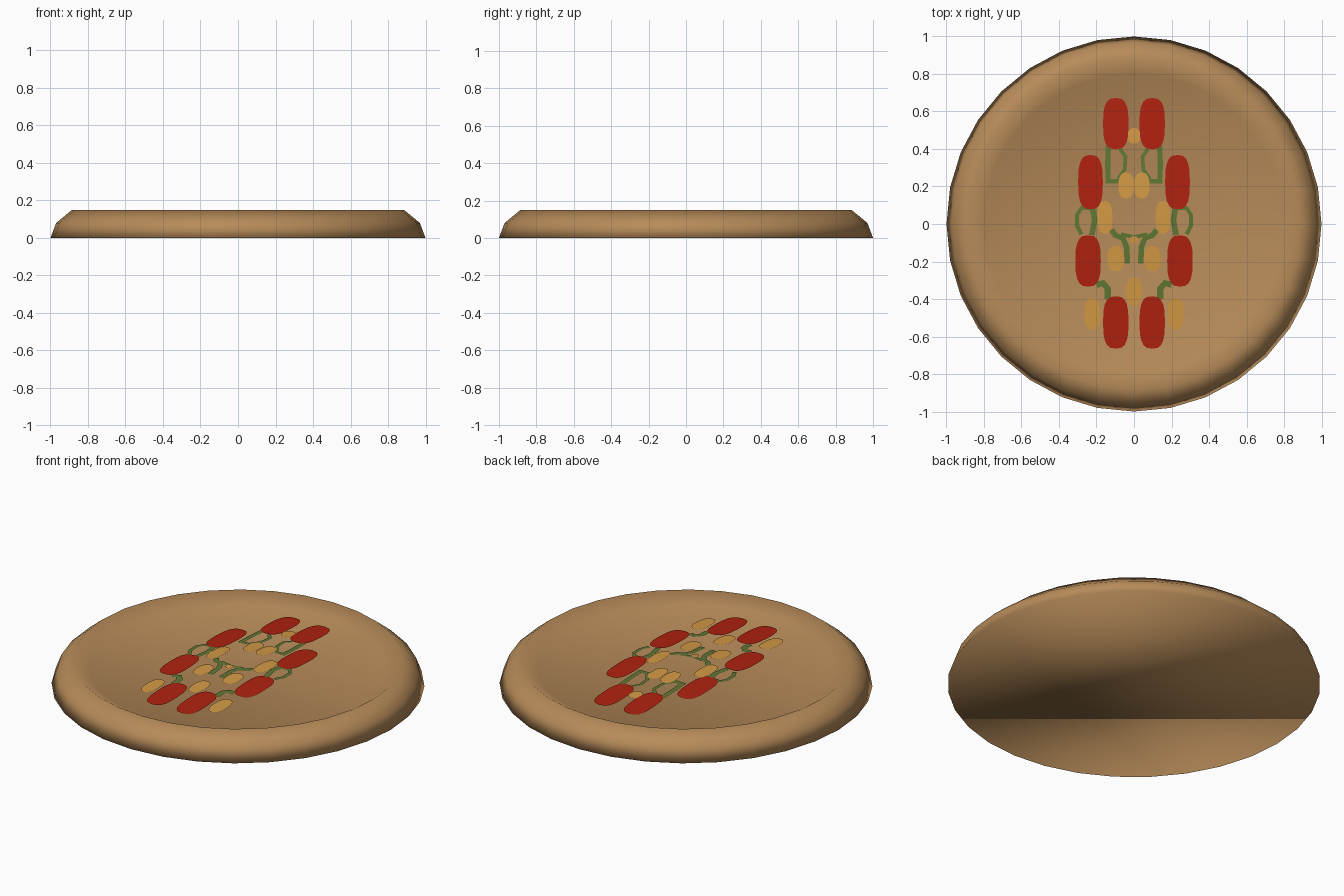
import bpy, bmesh, math
from mathutils import Vector

if "Cube" in bpy.data.objects:
    bpy.data.objects.remove(bpy.data.objects["Cube"])


def material(name, rgb):
    m = bpy.data.materials.new(name)
    m.diffuse_color = (*rgb, 1)
    m.use_nodes = True
    m.node_tree.nodes["Principled BSDF"].inputs["Base Color"].default_value = m.diffuse_color
    return m


CRUST = material("baked_tan", (0.47, 0.258, 0.10))
RED = material("tomato_red", (0.43, 0.016, 0.005))
YELLOW = material("golden_yellow", (0.65, 0.32, 0.058))
GREEN = material("leaf_green", (0.115, 0.185, 0.034))

DOME_TOP, DISH_R, DISH_Z = 0.138, 0.80, 0.10


def finish(bm, name, mat, smooth=False):
    bmesh.ops.recalc_face_normals(bm, faces=bm.faces)
    me = bpy.data.meshes.new(name)
    bm.to_mesh(me)
    bm.free()
    me.materials.append(mat)
    for p in me.polygons:
        p.use_smooth = smooth
    ob = bpy.data.objects.new(name, me)
    bpy.context.collection.objects.link(ob)
    return ob


# Dished round base: profile rings lofted over 32 sides
bm = bmesh.new()
N = 32
profile = [(1.0, 0), (0.97, 0.08), (0.885, 0.15), (DISH_R, DISH_Z)]
rings = [[bm.verts.new((r * math.cos(2 * math.pi * i / N),
                        r * math.sin(2 * math.pi * i / N), z)) for i in range(N)]
         for r, z in profile]
for a, b in zip(rings, rings[1:]):
    for i in range(N):
        j = (i + 1) % N
        bm.faces.new((a[i], a[j], b[j], b[i]))
bm.faces.new(rings[0][::-1])
apex = bm.verts.new((0, 0, DOME_TOP))
for i in range(N):
    bm.faces.new((rings[-1][i], rings[-1][(i + 1) % N], apex))
finish(bm, "round_base", CRUST, True)


# Painted pattern: thin plates that follow the dished top
def on_top(x, y, lift):
    return Vector((x, y, DOME_TOP - (DOME_TOP - DISH_Z) * math.hypot(x, y) / DISH_R + lift))


def patch(bm, cx, cy, hx, hy, power, lift, n=20):
    c = bm.verts.new(on_top(cx, cy, lift))
    loop = []
    for i in range(n):
        t = 2 * math.pi * i / n
        u, v = math.cos(t), math.sin(t)
        x = cx + hx * math.copysign(abs(u) ** power, u)
        y = cy + hy * math.copysign(abs(v) ** power, v)
        loop.append(bm.verts.new(on_top(x, y, lift)))
    for i in range(n):
        bm.faces.new((c, loop[i], loop[(i + 1) % n]))


def stroke(bm, pts, width, lift):
    pts = [Vector(p) for p in pts]
    pairs = []
    for i, p in enumerate(pts):
        d = (pts[min(i + 1, len(pts) - 1)] - pts[max(i - 1, 0)]).normalized()
        s = Vector((-d.y, d.x)) * width / 2
        pairs.append([bm.verts.new(on_top(*q, lift)) for q in (p + s, p - s)])
    for a, b in zip(pairs, pairs[1:]):
        bm.faces.new((a[0], a[1], b[1], b[0]))


def patches(name, mat, spots, power, lift):
    bm = bmesh.new()
    for x, y, hx, hy in spots:
        for s in ((1, -1) if x else (1,)):
            patch(bm, s * x, y, hx, hy, power, lift)
    finish(bm, name, mat)


patches("red_petals", RED, [
    (0.097, 0.535, 0.068, 0.137), (0.232, 0.223, 0.066, 0.145),
    (0.245, -0.197, 0.068, 0.137), (0.097, -0.525, 0.068, 0.14)], 0.7, 0.006)

patches("yellow_buds", YELLOW, [
    (0, 0.47, 0.034, 0.042), (0.042, 0.205, 0.041, 0.07), (0.155, 0.035, 0.04, 0.088),
    (0.098, -0.185, 0.044, 0.068), (0, -0.36, 0.043, 0.075),
    (0.222, -0.48, 0.043, 0.085), (0, -0.085, 0.02, 0.02)], 0.8, 0.005)

# Leaf tendrils, mirrored left and right
bm = bmesh.new()
for s in (1, -1):
    for path, w in [
        ([(0.137, 0.42), (0.14, 0.32), (0.138, 0.235)], 0.028),
        ([(0.152, 0.228), (0.05, 0.228)], 0.025),
        ([(0.085, 0.24), (0.05, 0.29), (0.045, 0.36), (0.075, 0.4)], 0.02),
        ([(0.23, 0.085), (0.28, 0.085), (0.303, 0.05), (0.303, -0.01), (0.28, -0.055)], 0.022),
        ([(0.222, 0.09), (0.21, 0.02), (0.225, -0.06)], 0.03),
        ([(0.12, -0.03), (0.1, -0.06), (0.06, -0.075), (0.04, -0.12), (0.035, -0.21)], 0.03),
        ([(0.07, -0.055), (0, -0.07)], 0.02),
        ([(0.2, -0.325), (0.165, -0.315), (0.14, -0.345), (0.14, -0.4)], 0.035),
    ]:
        stroke(bm, [(s * x, y) for x, y in path], w, 0.004)
finish(bm, "green_tendrils", GREEN)

# Make every plate face upward
for name in ("red_petals", "yellow_buds", "green_tendrils"):
    me = bpy.data.objects[name].data
    bm = bmesh.new()
    bm.from_mesh(me)
    bm.normal_update()
    bmesh.ops.reverse_faces(bm, faces=[f for f in bm.faces if f.normal.z < 0])
    bm.to_mesh(me)
    bm.free()
